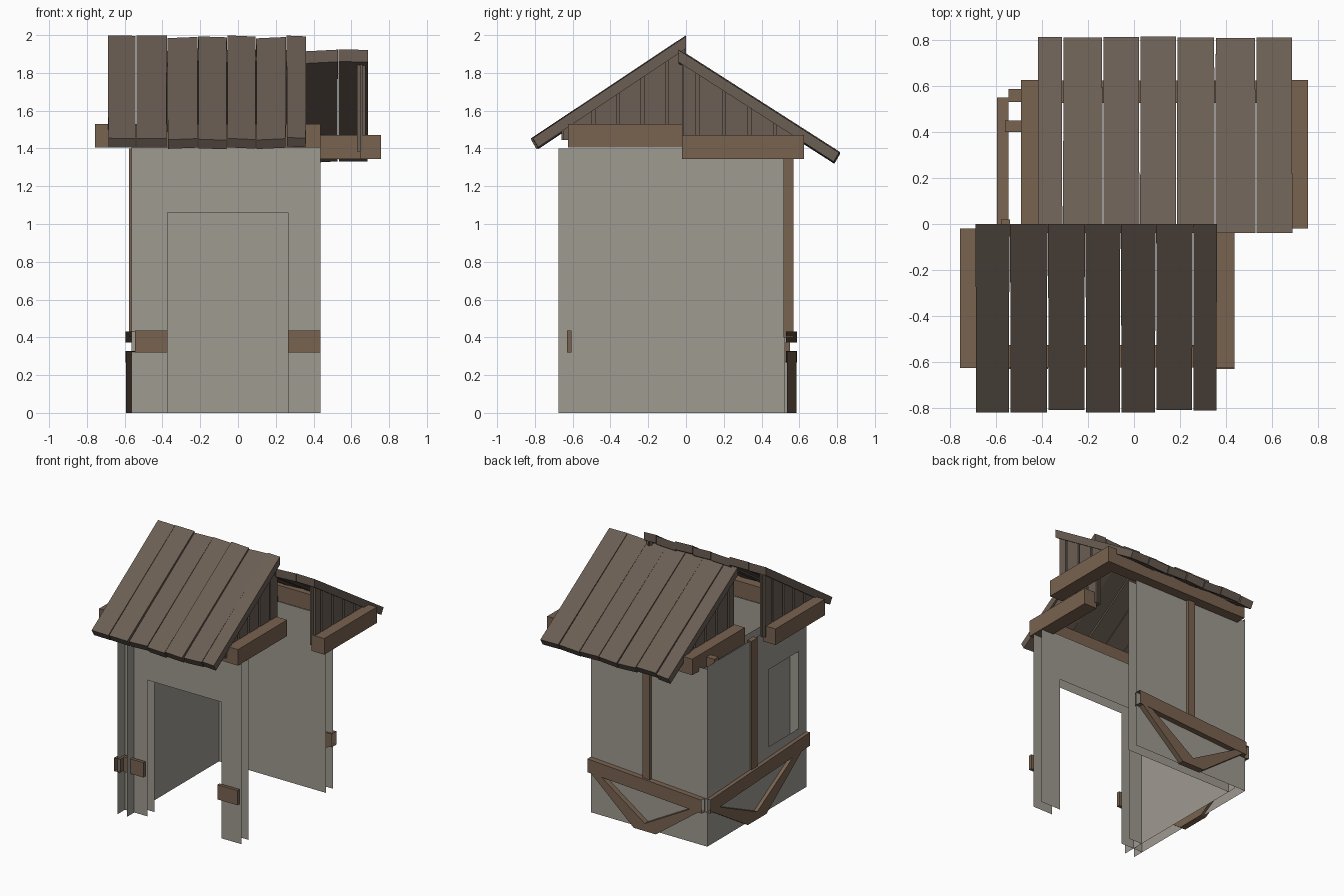
import bpy, random
from mathutils import Vector

if "Cube" in bpy.data.objects:
    bpy.data.objects.remove(bpy.data.objects["Cube"])

random.seed(4)


def material(name, color):
    m = bpy.data.materials.new(name)
    m.diffuse_color = (*color, 1)
    m.use_nodes = True
    m.node_tree.nodes["Principled BSDF"].inputs["Base Color"].default_value = m.diffuse_color
    return m


WOOD = material("beam_wood", (0.19, 0.125, 0.08))
BOARD = material("board_wood", (0.145, 0.112, 0.087))
PLASTER = material("plaster", (0.345, 0.325, 0.285))


def mesh(name, verts, faces, mat):
    me = bpy.data.meshes.new(name)
    me.from_pydata(verts, [], faces)
    ob = bpy.data.objects.new(name, me)
    bpy.context.collection.objects.link(ob)
    me.materials.append(mat)
    return ob


def prism(name, pts, d, mat, caps=True):
    """Extrude a planar 3D polygon along vector d."""
    n = len(pts)
    a = [Vector(p) for p in pts]
    v = a + [p + Vector(d) for p in a]
    f = [tuple(range(n))[::-1], tuple(range(n, 2 * n))] if caps else []
    f += [(i, (i + 1) % n, n + (i + 1) % n, n + i) for i in range(n)]
    return mesh(name, v, f, mat)


def box(name, x0, x1, y0, y1, z0, z1, mat=WOOD):
    return prism(name, [(x0, y0, z0), (x1, y0, z0), (x1, y1, z0), (x0, y1, z0)],
                 (0, 0, z1 - z0), mat)


def sheet(name, rects, place):
    """Thin wall made of flat (u0, u1, z0, z1) panels."""
    v, f = [], []
    for u0, u1, z0, z1 in rects:
        k = len(v)
        v += [place(u0, z0), place(u1, z0), place(u1, z1), place(u0, z1)]
        f.append((k, k + 1, k + 2, k + 3))
    return mesh(name, v, f, PLASTER)


# Double-skinned walls; the right side is open
for label, y, x0 in (("outer", -0.583, -0.565), ("inner", -0.495, -0.485)):
    sheet("front_wall_" + label,
          [(x0, -0.373, 0, 1.42), (0.265, 0.437, 0, 1.42), (-0.373, 0.265, 1.06, 1.42)],
          lambda u, z, y=y: (u, y, z))
for label, y, x0 in (("outer", 0.545, -0.565), ("inner", 0.46, -0.485)):
    sheet("back_wall_" + label, [(x0, 0.437, 0, 1.38)], lambda u, z, y=y: (u, y, z))
# Left wall with window recess
sheet("left_wall_outer",
      [(-0.675, -0.575, 0, 1.40), (-0.21, 0.545, 0, 1.40),
       (-0.575, -0.21, 0, 0.49), (-0.575, -0.21, 1.09, 1.40)],
      lambda u, z: (-0.565, u, z))
sheet("left_wall_inner", [(-0.675, 0.525, 0, 1.40)], lambda u, z: (-0.485, u, z))

# Wall timbers: open-ended rails rising away from the corner, posts and V braces
Z0, Z1, RISE = 0.268, 0.372, 0.06
prism("back_rail", [(-0.545, 0.53, Z0), (-0.545, 0.587, Z0), (-0.545, 0.587, Z1),
                    (-0.545, 0.53, Z1)], (0.982, 0, RISE), WOOD, caps=False)
prism("left_rail", [(-0.595, 0.55, Z0), (-0.545, 0.55, Z0), (-0.545, 0.55, Z1),
                    (-0.595, 0.55, Z1)], (0, -1.225, RISE), WOOD, caps=False)
box("back_post", -0.085, -0.025, 0.515, 0.57, 0.40, 1.38)
box("left_post", -0.578, -0.54, -0.055, 0.02, 0.40, 1.40)
for side in (-1, 1):
    def vee(far):
        t = Z0 + (RISE if far else 0.005)
        return [(side * 0.465, t), (side * 0.385, t), (0, 0.06), (0, 0), (side * 0.095, 0)]
    prism("back_brace", [(-0.055 + u, 0.535, z) for u, z in vee(side > 0)],
          (0, 0.05, 0), WOOD)
    prism("left_brace", [(-0.592, -0.03 + u * 1.2, z) for u, z in vee(side < 0)],
          (0.047, 0, 0), WOOD)
# Short front rails beside the doorway
box("front_rail_left", -0.545, -0.373, -0.63, -0.605, 0.32, 0.435)
box("front_rail_right", 0.265, 0.437, -0.63, -0.605, 0.32, 0.435)


def roof_half(name, s, edges, ridge, slope, eave, reach, beam_x, beam_z, gable_x, slots):
    """One lean-to half of the roof; s is the y direction of the fall."""
    ry, rz = ridge
    # Sloping boards, each with small length and height differences
    for i, (a, b) in enumerate(zip(edges, edges[1:])):
        e = eave - random.uniform(0, 0.014)
        zt = rz - random.uniform(0, 0.012)

        def top(y):
            return zt - slope * (y - ry)
        prof = [(ry, zt), (e, top(e)), (e - 0.028, top(e) - 0.048), (ry, zt - 0.064)]
        ob = prism(name + "_board_%d" % (i + 1),
                   [(a + 0.0015, s * y, z) for y, z in prof], (b - a - 0.003, 0, 0), BOARD)
        # Taper slightly toward the eave and tilt across the width
        tilt = random.uniform(-0.012, 0.012)
        for v in ob.data.vertices:
            t = (v.co.x - (a + b) / 2) / (b - a)
            v.co.x -= t * 0.005 * abs(v.co.y)
            v.co.z += (t - 0.5) * abs(tilt) if tilt > 0 else -(t + 0.5) * abs(tilt)

    # Gable ends made from upright planks with dark gaps
    def under(y):
        return rz - 0.062 - slope * (y - ry)
    ys = [ry + 0.02 if ry < 0 else 0.0] + slots + [reach]
    zb = beam_z[0] + 0.04
    for x0, x1 in gable_x:
        for a, b in zip(ys, ys[1:]):
            a2, b2 = a + 0.008, b - 0.008
            prism(name + "_gable_plank",
                  [(x0, s * a2, zb), (x0, s * b2, zb),
                   (x0, s * b2, max(under(b2), zb + 0.005)), (x0, s * a2, under(a2))],
                  (x1 - x0, 0, 0), BOARD)
        # Backing seen in the gaps
        m = (x0 + x1) / 2
        prism(name + "_gable_backing",
              [(m - 0.006, s * ys[0], zb), (m - 0.006, s * reach, zb),
               (m - 0.006, s * reach, under(reach)), (m - 0.006, s * ys[0], under(ys[0]))],
              (0.012, 0, 0), BOARD)
    # Beams beneath the gables and along the eave
    out = 0.625
    for x0, x1 in ((beam_x[0], beam_x[0] + 0.11), (beam_x[1] - 0.11, beam_x[1])):
        y0, y1 = sorted((-0.02, s * out))
        box(name + "_gable_beam", x0, x1, y0, y1, *beam_z)
    y0, y1 = sorted((s * (out - 0.10), s * (out - 0.002)))
    box(name + "_eave_beam", beam_x[0] + 0.11, beam_x[1] - 0.11, y0, y1, *beam_z)


roof_half("front_roof", -1, [-0.69, -0.54, -0.375, -0.212, -0.058, 0.095, 0.256, 0.362],
          (0.0, 2.0), 0.665, 0.822, 0.66, (-0.757, 0.437), (1.405, 1.53),
          [(-0.675, -0.63), (0.30, 0.345)], [0.10, 0.23, 0.36, 0.49])
roof_half("back_roof", 1, [-0.42, -0.31, -0.135, 0.025, 0.185, 0.352, 0.53, 0.69],
          (-0.04, 1.93), 0.64, 0.822, 0.62, (-0.492, 0.757), (1.345, 1.47),
          [(-0.405, -0.36), (0.63, 0.675)], [0.06, 0.20, 0.335, 0.47])

# Small bracket at the back left corner
box("corner_bracket", -0.56, -0.40, 0.40, 0.45, 1.345, 1.42)
